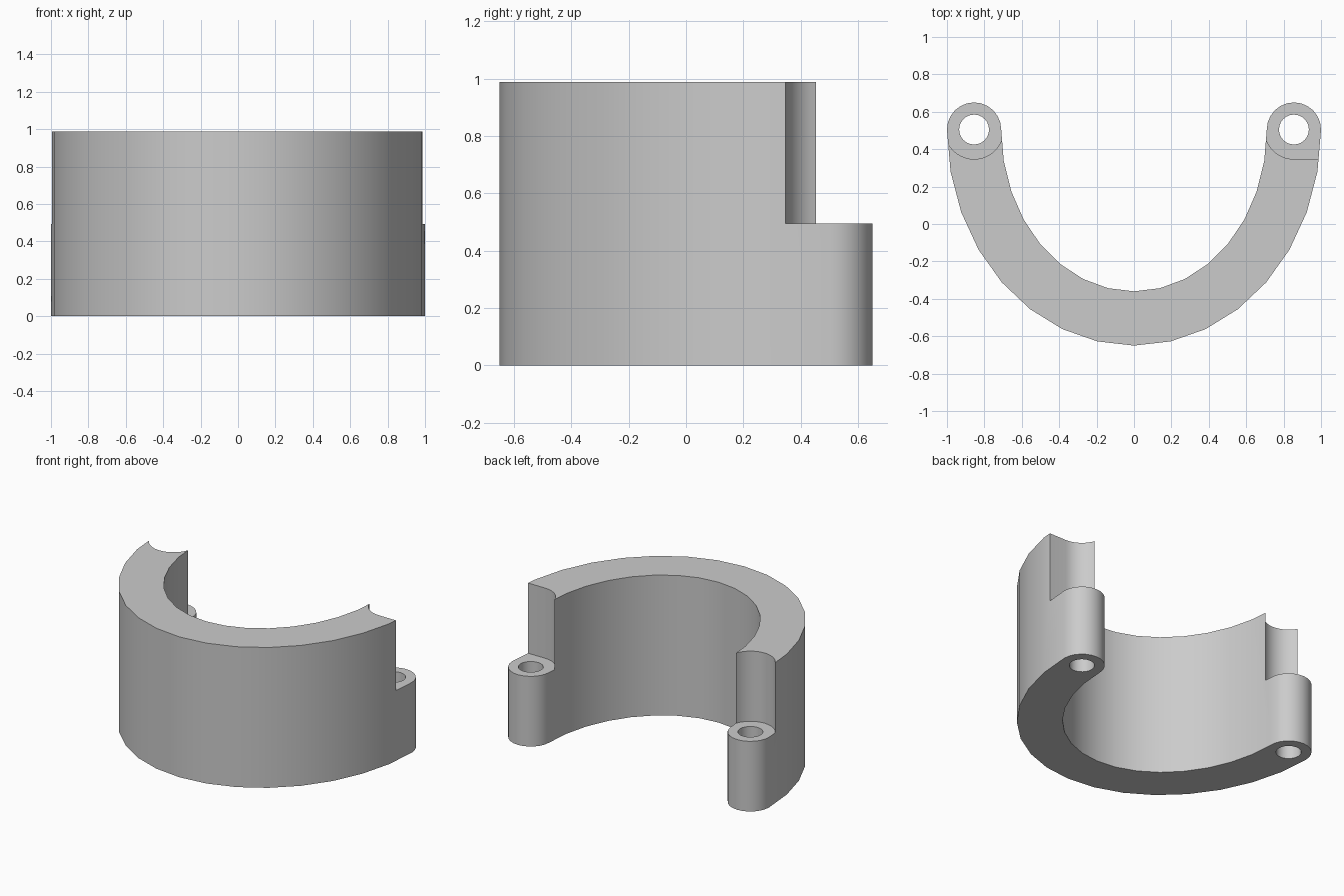
import bpy
import bmesh
from math import sin, cos, radians

cube = bpy.data.objects.get("Cube")
if cube:
    bpy.data.objects.remove(cube, do_unlink=True)

HEIGHT, STEP = 0.988, 0.494        # full height, height of the lugs
LUG_X, LUG_Y = 0.855, 0.505        # lug centre
LUG_R, HOLE_R, CUT_R = 0.145, 0.08, 0.158


def arc(cx, cy, rx, ry, start, end, count):
    """Points along an elliptical arc, angles in degrees."""
    angles = [radians(start + (end - start) * i / count) for i in range(count + 1)]
    return [(cx + rx * cos(a), cy + ry * sin(a)) for a in angles]


def prism(name, outline, z0, z1):
    """Extrude a closed outline from z0 to z1."""
    bm = bmesh.new()
    face = bm.faces.new([bm.verts.new((x, y, z0)) for x, y in outline])
    top = bmesh.ops.extrude_face_region(bm, geom=[face])["geom"]
    verts = [v for v in top if isinstance(v, bmesh.types.BMVert)]
    bmesh.ops.translate(bm, verts=verts, vec=(0, 0, z1 - z0))
    bmesh.ops.recalc_face_normals(bm, faces=bm.faces)
    mesh = bpy.data.meshes.new(name)
    bm.to_mesh(mesh)
    bm.free()
    obj = bpy.data.objects.new(name, mesh)
    bpy.context.collection.objects.link(obj)
    return obj


# Half-ring body with a rounded lug at each end
outer = arc(0, LUG_Y, 1, 1.155, 180, 360, 16)
inner = arc(0, LUG_Y, 0.71, 0.865, 360, 180, 16)
left_lug = arc(LUG_X, LUG_Y, LUG_R, LUG_R, 0, 180, 12)[1:-1]
right_lug = arc(-LUG_X, LUG_Y, LUG_R, LUG_R, 0, 180, 12)[1:-1]
clamp = prism("clamp_half", outer + left_lug + inner + right_lug, 0, HEIGHT)

# Screw holes
cutters = []
for side in (-1, 1):
    circle = arc(side * LUG_X, LUG_Y, HOLE_R, HOLE_R, 0, 360, 24)[:-1]
    cutters.append(prism("hole_cutter", circle, -0.1, 1.2))

# Clearance above the lugs: round on the right, open to the outside on the left
right_cut = arc(-LUG_X, LUG_Y, CUT_R, CUT_R, 180, 360, 20)
right_cut += [(CUT_R - LUG_X, 0.8), (-CUT_R - LUG_X, 0.8)]
left_cut = arc(LUG_X, LUG_Y, CUT_R, CUT_R, 180, 270, 10)
left_cut += [(1.1, LUG_Y - CUT_R), (1.1, 0.8), (LUG_X - CUT_R, 0.8)]
for outline in (right_cut, left_cut):
    cutters.append(prism("clearance_cutter", outline, STEP, 1.2))

bpy.ops.object.select_all(action="DESELECT")
bpy.context.view_layer.objects.active = clamp
clamp.select_set(True)
for cutter in cutters:
    cutter.hide_render = True
    mod = clamp.modifiers.new("cut", "BOOLEAN")
    mod.operation = "DIFFERENCE"
    mod.solver = "EXACT"
    mod.object = cutter
    bpy.ops.object.modifier_apply(modifier=mod.name)
    bpy.data.objects.remove(cutter, do_unlink=True)

# Plain grey finish
grey = bpy.data.materials.new("light_grey")
grey.use_nodes = True
colour = (0.6, 0.6, 0.6, 1)
grey.diffuse_color = colour
grey.node_tree.nodes["Principled BSDF"].inputs["Base Color"].default_value = colour
clamp.data.materials.clear()
clamp.data.materials.append(grey)
for poly in clamp.data.polygons:
    poly.material_index = 0
bpy.ops.object.shade_smooth_by_angle(angle=radians(32))
